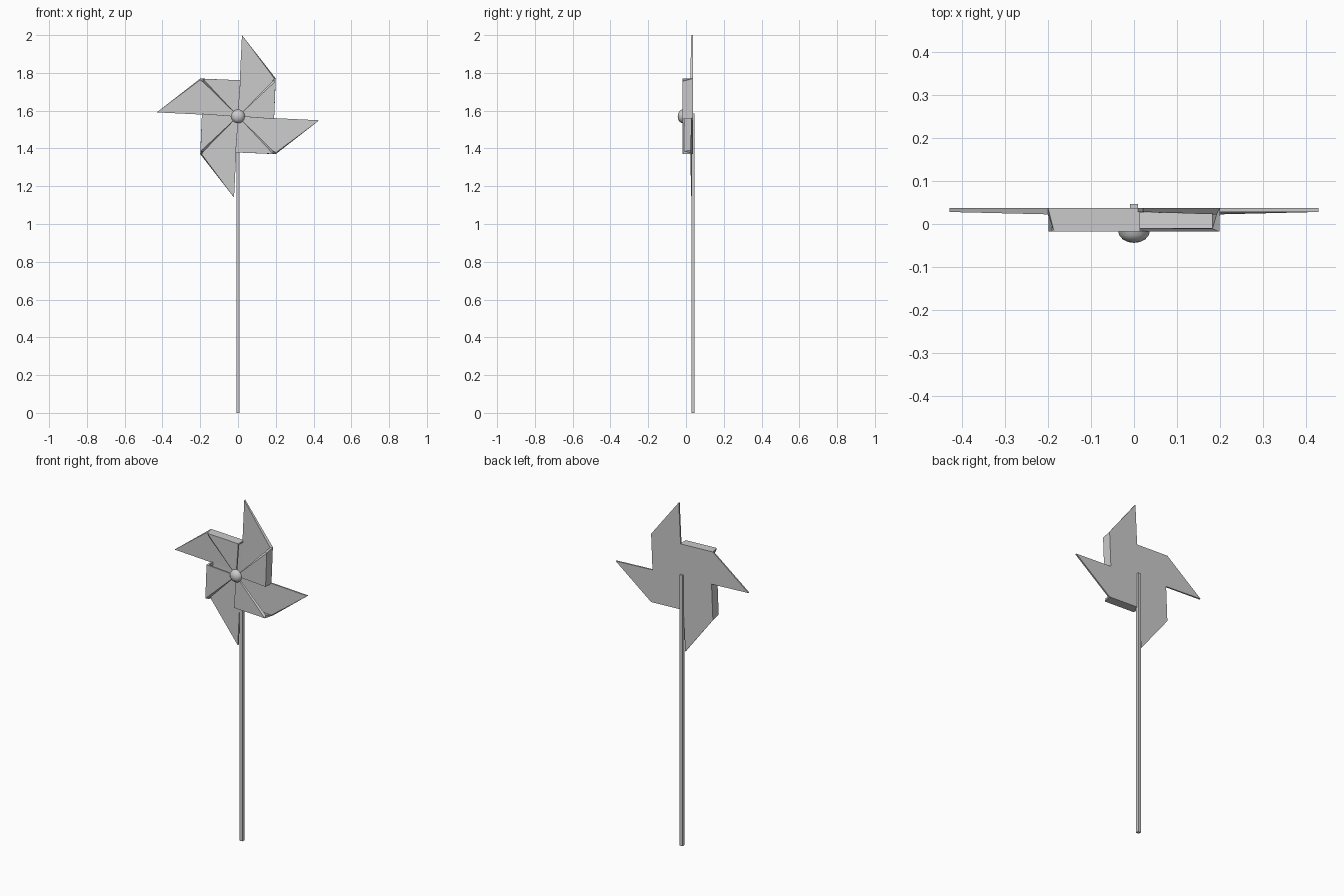
import bpy, bmesh
from math import radians, cos, sin
from mathutils import Matrix

if "Cube" in bpy.data.objects:
    bpy.data.objects.remove(bpy.data.objects["Cube"])

HUB_Z = 1.57
BACK, FRONT = 0.037, -0.018


def add_object(name, bm):
    mesh = bpy.data.meshes.new(name)
    bm.to_mesh(mesh)
    bm.free()
    ob = bpy.data.objects.new(name, mesh)
    bpy.context.collection.objects.link(ob)
    return ob


# Folded paper blade: back sheet, side wall, front flap
def blade(name, angle):
    c, s = cos(angle), sin(angle)
    bm = bmesh.new()

    def v(x, y, z):
        return bm.verts.new((c * x - s * z, y, HUB_Z + s * x + c * z))

    centre_b = v(0, BACK, 0)
    tip = v(0.021, BACK, 0.43)
    corner_b = v(0.2, BACK, 0.2)
    end_b = v(0.191, BACK, -0.014)
    corner_f = v(0.199, FRONT, 0.186)
    end_f = v(0.191, FRONT, -0.014)
    centre_f = v(0, FRONT, 0)
    bm.faces.new((centre_b, tip, corner_b, end_b))
    bm.faces.new((end_b, corner_b, corner_f, end_f))
    bm.faces.new((end_f, corner_f, centre_f))
    ob = add_object(name, bm)
    sol = ob.modifiers.new("paper", "SOLIDIFY")
    sol.thickness = 0.009
    sol.offset = -1
    sol.use_even_offset = True


for i in range(4):
    blade(f"blade_{i + 1}", radians(90 * i))

# Square stick
bm = bmesh.new()
bmesh.ops.create_cube(bm, size=1, matrix=Matrix.Translation((0, 0.037, 0.7925))
                      @ Matrix.Diagonal((0.018, 0.018, 1.585, 1)))
add_object("stick", bm)

# Domed hub cap
bm = bmesh.new()
bmesh.ops.create_uvsphere(bm, u_segments=16, v_segments=8, radius=1)
bmesh.ops.delete(bm, geom=[v for v in bm.verts if v.co.z < -0.01], context="VERTS")
bmesh.ops.holes_fill(bm, edges=bm.edges[:])
bmesh.ops.transform(bm, verts=bm.verts, matrix=Matrix.Translation((0, -0.016, HUB_Z))
                    @ Matrix.Rotation(radians(90), 4, "X")
                    @ Matrix.Diagonal((0.037, 0.037, 0.028, 1)))
cap = add_object("hub_cap", bm)
bpy.context.view_layer.objects.active = cap
cap.select_set(True)
bpy.ops.object.shade_smooth_by_angle(angle=radians(40))

# Pin joining the cap to the stick
bm = bmesh.new()
bmesh.ops.create_cone(bm, cap_ends=True, segments=8, radius1=0.006, radius2=0.006, depth=0.056,
                      matrix=Matrix.Translation((0, 0.01, HUB_Z)) @ Matrix.Rotation(radians(90), 4, "X"))
add_object("pin", bm)
